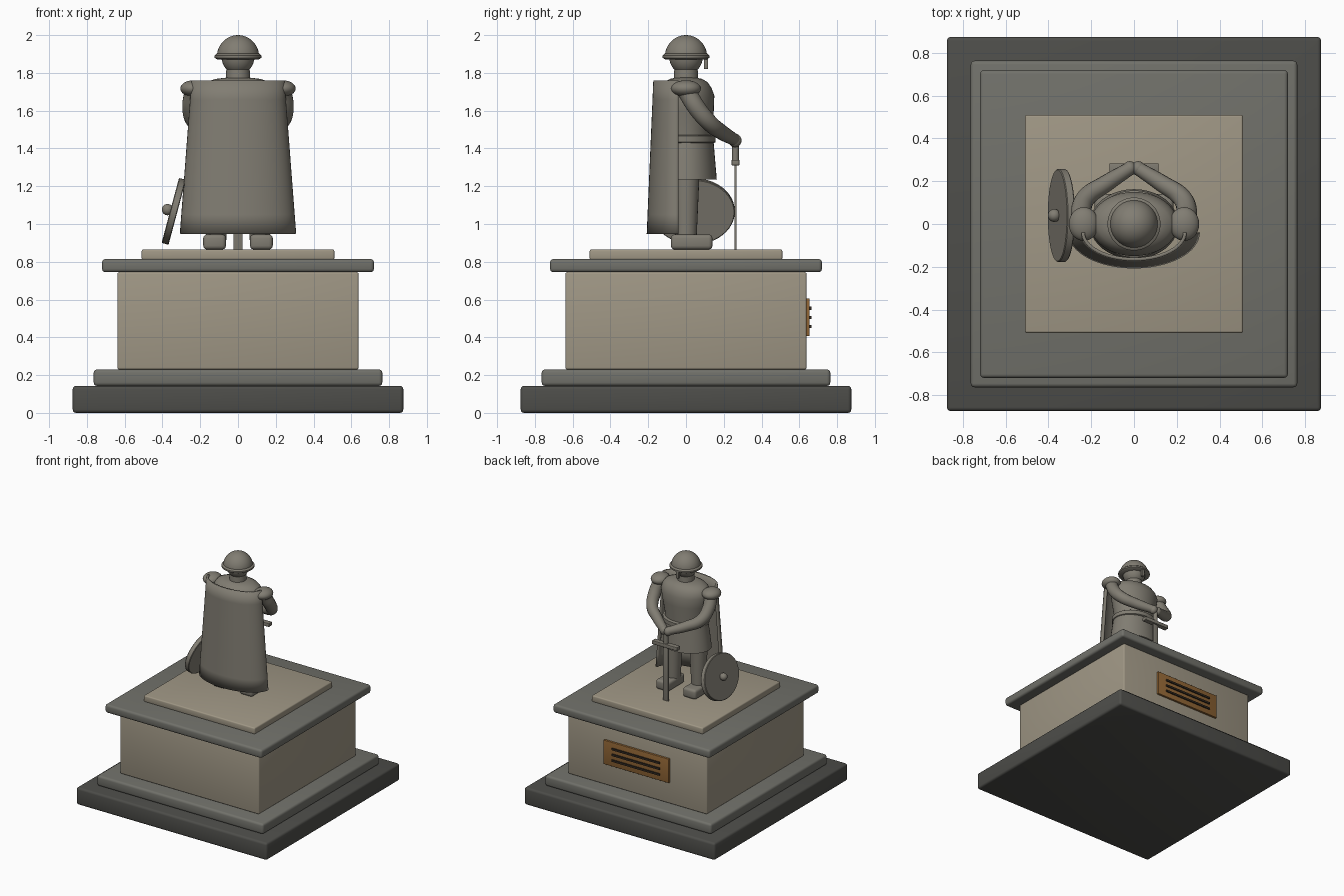
import bpy, bmesh, math
from mathutils import Vector, Matrix

if "Cube" in bpy.data.objects:
    bpy.data.objects.remove(bpy.data.objects["Cube"])


def material(name, r, g, b):
    m = bpy.data.materials.new(name)
    m.diffuse_color = (r, g, b, 1)
    m.use_nodes = True
    m.node_tree.nodes["Principled BSDF"].inputs["Base Color"].default_value = m.diffuse_color
    return m


DARK = material("dark_stone", 0.075, 0.075, 0.068)
GREY = material("grey_stone", 0.165, 0.165, 0.145)
TAN = material("tan_stone", 0.35, 0.31, 0.235)
STATUE = material("statue_metal", 0.22, 0.205, 0.17)
BRONZE = material("bronze", 0.28, 0.13, 0.035)
INK = material("dark_line", 0.03, 0.022, 0.015)


def finish(name, bm, mat):
    bmesh.ops.recalc_face_normals(bm, faces=bm.faces)
    me = bpy.data.meshes.new(name)
    bm.to_mesh(me)
    bm.free()
    ob = bpy.data.objects.new(name, me)
    bpy.context.collection.objects.link(ob)
    me.materials.append(mat)
    smooth(ob)
    return ob


def smooth(ob):
    bpy.ops.object.select_all(action='DESELECT')
    ob.select_set(True)
    bpy.context.view_layer.objects.active = ob
    bpy.ops.object.shade_smooth_by_angle(angle=math.radians(40))


def box(name, size, loc, mat, bevel=0.0):
    bm = bmesh.new()
    bmesh.ops.create_cube(bm, size=1, matrix=Matrix.Translation(loc) @ Matrix.Diagonal((*size, 1)))
    if bevel:
        bmesh.ops.bevel(bm, geom=bm.edges[:], offset=bevel, segments=3, profile=0.5, affect='EDGES')
    return finish(name, bm, mat)


def ball(name, radii, loc, mat=STATUE):
    bm = bmesh.new()
    bmesh.ops.create_uvsphere(bm, u_segments=32, v_segments=16, radius=1,
                              matrix=Matrix.Translation(loc) @ Matrix.Diagonal((*radii, 1)))
    return finish(name, bm, mat)


def loft(name, rings, cx=0.0, cy=0.0, mat=STATUE, n=40):
    """Stack of ellipses (rx, ry, z) joined into a closed body."""
    bm = bmesh.new()
    loops = [[bm.verts.new((cx + rx * math.cos(2 * math.pi * i / n),
                            cy + ry * math.sin(2 * math.pi * i / n), z)) for i in range(n)]
             for rx, ry, z in rings]
    for a, b in zip(loops, loops[1:]):
        for i in range(n):
            bm.faces.new((a[i], a[(i + 1) % n], b[(i + 1) % n], b[i]))
    bm.faces.new(loops[0])
    bm.faces.new(loops[-1])
    return finish(name, bm, mat)


def tube(name, points, radii):
    cu = bpy.data.curves.new(name, 'CURVE')
    cu.dimensions = '3D'
    cu.bevel_depth = 1.0
    cu.bevel_resolution = 6
    cu.use_fill_caps = True
    sp = cu.splines.new('BEZIER')
    sp.bezier_points.add(len(points) - 1)
    for bp, p, r in zip(sp.bezier_points, points, radii):
        bp.co = p
        bp.radius = r
        bp.handle_left_type = bp.handle_right_type = 'AUTO'
    cu.materials.append(STATUE)
    ob = bpy.data.objects.new(name, cu)
    bpy.context.collection.objects.link(ob)
    bpy.ops.object.select_all(action='DESELECT')
    ob.select_set(True)
    bpy.context.view_layer.objects.active = ob
    bpy.ops.object.convert(target='MESH')
    smooth(bpy.context.object)


# Stepped plinth
for name, half, z0, z1, mat in [("plinth_base", 0.875, 0.0, 0.143, DARK),
                                ("plinth_step", 0.764, 0.143, 0.23, GREY),
                                ("plinth_body", 0.638, 0.23, 0.745, TAN),
                                ("plinth_cornice", 0.72, 0.745, 0.815, GREY),
                                ("plinth_top_slab", 0.51, 0.81, 0.865, TAN)]:
    box(name, (2 * half, 2 * half, z1 - z0), (0, 0, (z0 + z1) / 2), mat,
        0.01 if half < 0.7 else 0.018)

# Plaque with raised lines, on the side the figure faces
box("plaque", (0.6, 0.03, 0.2), (0, 0.64, 0.506), BRONZE, 0.004)
for i in range(3):
    box("plaque_line", (0.44, 0.014, 0.016), (0, 0.657, 0.458 + 0.048 * i), INK)

# Body
loft("torso", [(0.165, 0.135, 1.42), (0.17, 0.138, 1.5), (0.19, 0.147, 1.6), (0.205, 0.15, 1.68),
               (0.195, 0.135, 1.72), (0.17, 0.115, 1.75), (0.12, 0.085, 1.768), (0.06, 0.055, 1.775)])
loft("belt", [(0.175, 0.148, 1.428), (0.184, 0.157, 1.434), (0.184, 0.157, 1.466), (0.175, 0.148, 1.472)])
loft("skirt", [(0.208, 0.163, 1.235), (0.195, 0.155, 1.33), (0.175, 0.145, 1.45)])
loft("neck", [(0.065, 0.065, 1.75), (0.061, 0.061, 1.84)])

# Head and helmet
ball("head", (0.088, 0.09, 0.1), (0, 0, 1.89))
loft("helmet_brim", [(0.112, 0.112, 1.872), (0.124, 0.124, 1.88), (0.124, 0.124, 1.892), (0.112, 0.112, 1.902)])
dome = [(0.112 * math.cos(a), 0.112 * math.cos(a), 1.885 + 0.115 * math.sin(a))
        for a in [math.radians(88 * i / 10) for i in range(11)]]
loft("helmet_dome", dome)
box("nose_guard", (0.024, 0.022, 0.075), (0, 0.106, 1.857), STATUE, 0.004)

# Legs, boots, shoulder guards and arms on both sides
for side, s in (("left", -1), ("right", 1)):
    loft(side + "_leg", [(0.052, 0.055, 0.9), (0.06, 0.062, 1.05), (0.07, 0.072, 1.28)],
         cx=s * 0.115, n=24)
    box(side + "_boot", (0.12, 0.22, 0.08), (s * 0.124, 0.03, 0.905), STATUE, 0.02)
    ball(side + "_shoulder_guard", (0.07, 0.079, 0.044), (s * 0.235, 0, 1.717))
    tube(side + "_arm",
         [(s * 0.235, 0.005, 1.7), (s * 0.247, 0.06, 1.61), (s * 0.222, 0.125, 1.535),
          (s * 0.13, 0.19, 1.485), (s * 0.022, 0.258, 1.445)],
         [0.05, 0.048, 0.045, 0.04, 0.032])
    ball(side + "_hand", (0.032, 0.034, 0.036), (s * 0.02, 0.26, 1.442))

# Cape: half-ellipse sheet flaring to the hem
bm = bmesh.new()
rows, cols = 8, 32
grid = []
for r in range(rows + 1):
    t = r / rows
    rx, ry, z = 0.238 + 0.062 * t, 0.125 + 0.035 * t, 1.76 - 0.812 * t
    grid.append([bm.verts.new((-rx * math.cos(math.pi * c / cols),
                               -0.04 - ry * math.sin(math.pi * c / cols), z))
                 for c in range(cols + 1)])
for a, b in zip(grid, grid[1:]):
    for c in range(cols):
        bm.faces.new((a[c], a[c + 1], b[c + 1], b[c]))
cape = finish("cape", bm, STATUE)
mod = cape.modifiers.new("thickness", 'SOLIDIFY')
mod.thickness = 0.016
mod.offset = 0

# Sword resting point-down
loft("sword_grip", [(0.018, 0.018, 1.32), (0.018, 0.018, 1.46)], cy=0.262, n=16)
box("sword_guard", (0.23, 0.042, 0.03), (0, 0.262, 1.325), STATUE, 0.004)
box("sword_blade", (0.05, 0.012, 0.46), (0, 0.262, 1.092), STATUE, 0.003)

# Leaning oval shield with centre boss
tilt = Matrix.Rotation(math.radians(-75), 4, 'Y')
shield = loft("shield", [(0.174, 0.214, -0.019), (0.178, 0.218, -0.015),
                         (0.178, 0.218, 0.015), (0.174, 0.214, 0.019)], n=48)
shield.data.transform(Matrix.Translation((-0.34, 0.04, 1.067)) @ tilt)
ball("shield_boss", (0.03, 0.03, 0.03), (-0.373, 0.04, 1.076))
